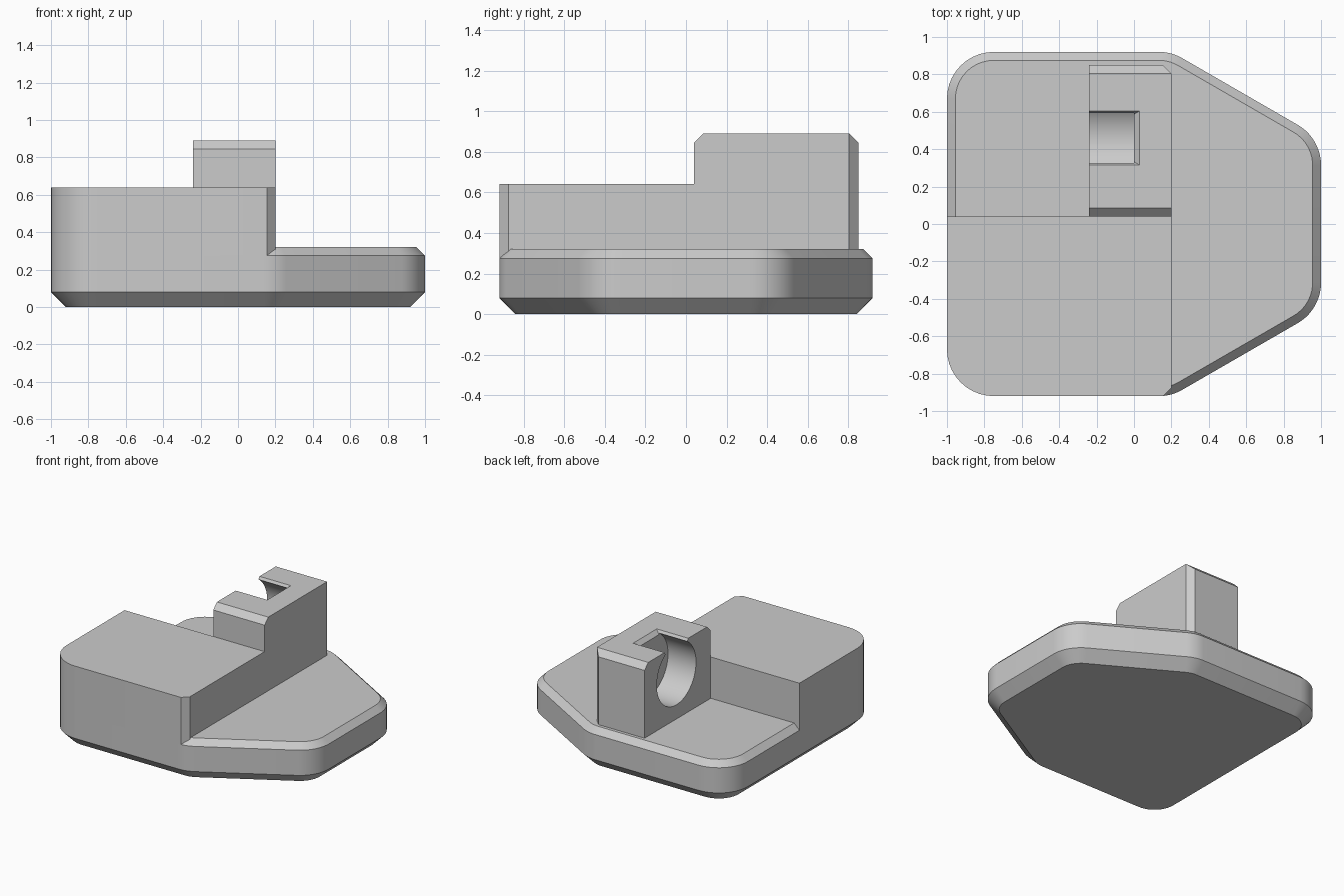
import bpy, bmesh
from math import cos, sin, radians, pi, sqrt
from mathutils import Vector

cube = bpy.data.objects.get("Cube")
if cube:
    bpy.data.objects.remove(cube, do_unlink=True)

grey = bpy.data.materials.new("light_grey_plastic")
grey.use_nodes = True
grey.diffuse_color = (0.6, 0.6, 0.6, 1)
grey.node_tree.nodes["Principled BSDF"].inputs["Base Color"].default_value = grey.diffuse_color


def make_object(name, bm):
    bmesh.ops.recalc_face_normals(bm, faces=bm.faces)
    mesh = bpy.data.meshes.new(name)
    bm.to_mesh(mesh)
    bm.free()
    mesh.materials.append(grey)
    obj = bpy.data.objects.new(name, mesh)
    bpy.context.collection.objects.link(obj)
    return obj


def loft(loops):
    """Closed solid through a stack of equal-length loops."""
    bm = bmesh.new()
    rings = [[bm.verts.new(p) for p in loop] for loop in loops]
    for low, high in zip(rings, rings[1:]):
        for i in range(len(low)):
            j = (i + 1) % len(low)
            bm.faces.new((low[i], low[j], high[j], high[i]))
    bm.faces.new(rings[0][::-1])
    bm.faces.new(rings[-1])
    return bm


def smooth(obj):
    bpy.ops.object.select_all(action='DESELECT')
    obj.select_set(True)
    bpy.context.view_layer.objects.active = obj
    bpy.ops.object.shade_smooth_by_angle(angle=radians(25))


def arc(cx, cy, radius, start, end, steps=10):
    angles = [start + (end - start) * i / steps for i in range(steps + 1)]
    return [(cx + radius * cos(a), cy + radius * sin(a)) for a in angles]


HALF_Y, RADIUS, CHAMFER = 0.92, 0.25, 0.045
SLANT = 0.1 + HALF_Y * sin(pi / 3)
# Sides of the footprint: direction of the normal, distance from the middle
SIDES = [(0, 1), (60, SLANT), (90, HALF_Y), (180, 1), (270, HALF_Y), (300, SLANT)]


def footprint(inset, z):
    """Rounded six-sided outline, moved inward by inset."""
    points = []
    for i, (a, da) in enumerate(SIDES):
        b, db = SIDES[(i + 1) % len(SIDES)]
        a, b = radians(a), radians(b if b > a else b + 360)
        da, db = da - RADIUS, db - RADIUS
        det = sin(b - a)
        cx = (da * sin(b) - db * sin(a)) / det
        cy = (db * cos(a) - da * cos(b)) / det
        points += arc(cx, cy, RADIUS - inset, a, b)
    return [(x, y, z) for x, y in points]


# Base plate with chamfered lower and upper rims
base = make_object("base_plate", loft([
    footprint(0.08, 0), footprint(0, 0.08),
    footprint(0, 0.32 - CHAMFER), footprint(CHAMFER, 0.32)]))
smooth(base)

# Raised front block with one rounded and one chamfered corner
STEP_Y, SIDE_X = 0.04, 0.2
outline = arc(RADIUS - 1, RADIUS - HALF_Y, RADIUS, pi, 1.5 * pi)
outline += [(SIDE_X - CHAMFER, -HALF_Y), (SIDE_X, CHAMFER - HALF_Y),
            (SIDE_X, STEP_Y), (-1, STEP_Y)]
block = make_object("front_block", loft([[(x, y, z) for x, y in outline]
                                         for z in (0.32 - CHAMFER, 0.64)]))
smooth(block)

# Tall post, chamfered along the top and on one upright rear edge
BACK_Y, TOP, LEFT_X = 0.85, 0.89, -0.24
profile = [(STEP_Y, 0.3), (BACK_Y, 0.3), (BACK_Y, TOP - CHAMFER),
           (BACK_Y - CHAMFER, TOP), (STEP_Y + CHAMFER, TOP), (STEP_Y, TOP - CHAMFER)]
bm = loft([[(x, y, z) for y, z in profile] for x in (LEFT_X, SIDE_X)])
cut = bmesh.ops.bisect_plane(
    bm, geom=bm.verts[:] + bm.edges[:] + bm.faces[:], dist=0.0001,
    plane_co=Vector((SIDE_X, BACK_Y - CHAMFER - 0.001, 0)),
    plane_no=Vector((1, 1, 0)), clear_outer=True)
bmesh.ops.holes_fill(bm, edges=[e for e in bm.edges if e.is_boundary], sides=0)
post = make_object("post", bm)

# Round pocket in the post, opening through a flared slot at the top
MID_Y = 0.46
pocket = make_object("pocket_cutter", loft([
    [(x, y, z) for y, z in arc(MID_Y, 0.67, 0.24, 0, 2 * pi, 64)[:-1]]
    for x in (-0.4, 0)]))


def slot_loop(z):
    rise = z - 0.86
    half, end = 0.127 + 0.6 * rise, rise
    return [(-0.4, MID_Y - half, z), (end, MID_Y - half, z),
            (end, MID_Y + half, z), (-0.4, MID_Y + half, z)]


slot = make_object("slot_cutter", loft([slot_loop(0.86), slot_loop(0.95)]))
for cutter in (pocket, slot):
    cutter.hide_render = True
    mod = post.modifiers.new(cutter.name, 'BOOLEAN')
    mod.operation = 'DIFFERENCE'
    mod.solver = 'EXACT'
    mod.object = cutter
    bpy.context.view_layer.objects.active = post
    bpy.ops.object.modifier_apply(modifier=mod.name)
    bpy.data.objects.remove(cutter, do_unlink=True)
smooth(post)
